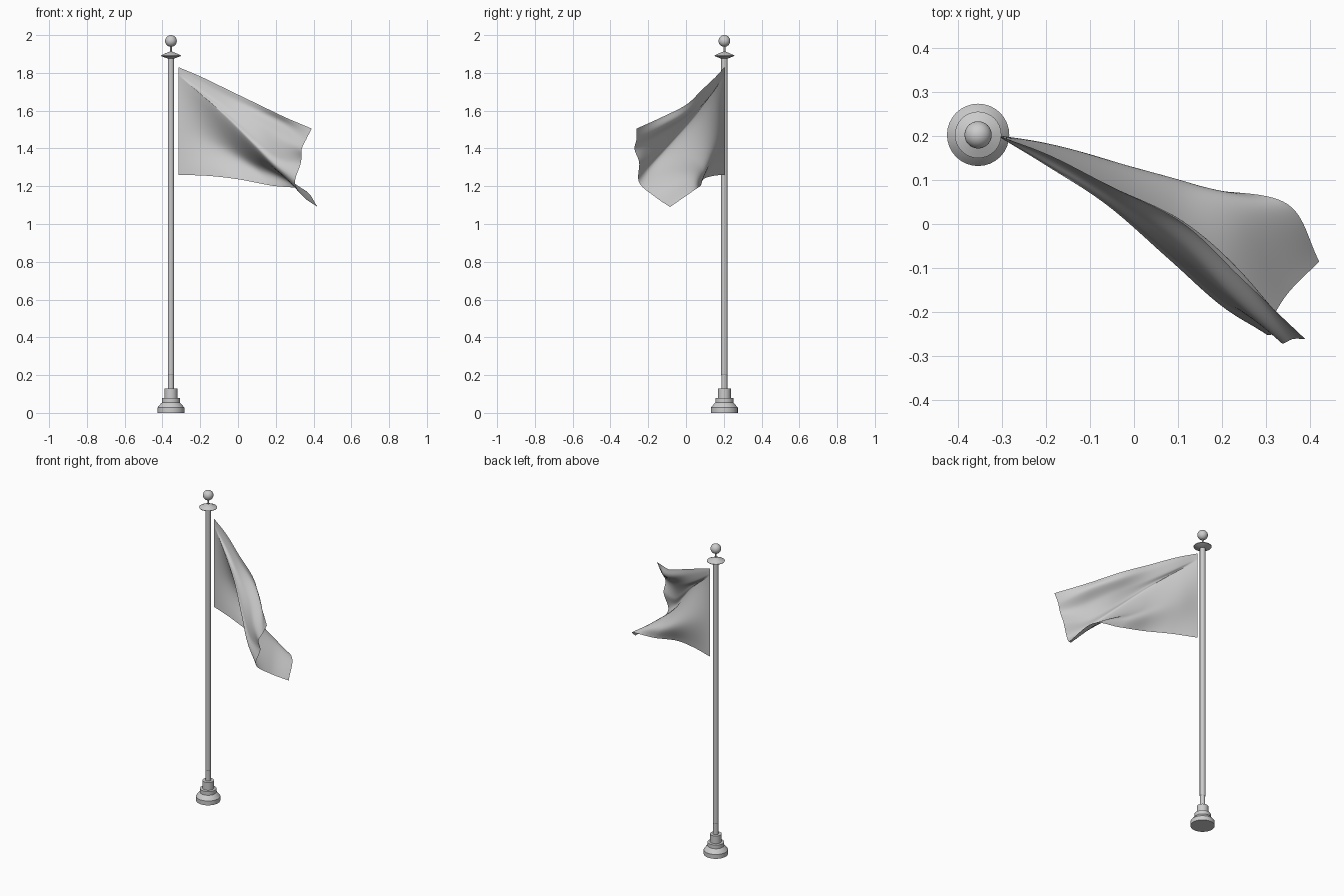
import bpy, bmesh, math
from mathutils import Vector

if "Cube" in bpy.data.objects:
    bpy.data.objects.remove(bpy.data.objects["Cube"])

PX, PY = -0.355, 0.203   # pole axis


def finish(name, bm, angle):
    bmesh.ops.recalc_face_normals(bm, faces=bm.faces)
    me = bpy.data.meshes.new(name)
    bm.to_mesh(me)
    bm.free()
    ob = bpy.data.objects.new(name, me)
    bpy.context.collection.objects.link(ob)
    bpy.ops.object.select_all(action='DESELECT')
    ob.select_set(True)
    bpy.context.view_layer.objects.active = ob
    bpy.ops.object.shade_smooth_by_angle(angle=math.radians(angle))
    return ob


def lathe(name, profile, n=32):
    """Closed solid of revolution from (radius, z) pairs."""
    bm = bmesh.new()
    rings = [[bm.verts.new((PX + r * math.cos(2 * math.pi * i / n),
                            PY + r * math.sin(2 * math.pi * i / n), z))
              for i in range(n)] for r, z in profile]
    for a, b in zip(rings, rings[1:]):
        for i in range(n):
            j = (i + 1) % n
            bm.faces.new((a[i], a[j], b[j], b[i]))
    bm.faces.new(rings[0][::-1])
    bm.faces.new(rings[-1])
    return finish(name, bm, 30)


def spline(pts, t):
    """Catmull-Rom point at t in 0..1 with extrapolated ends."""
    p = [2 * pts[0] - pts[1]] + pts + [2 * pts[-1] - pts[-2]]
    s = t * (len(pts) - 1)
    i = min(int(s), len(pts) - 2)
    f = s - i
    a, b, c, d = p[i:i + 4]
    return 0.5 * (2 * b + (c - a) * f + (2 * a - 5 * b + 4 * c - d) * f * f
                  + (3 * b - a - 3 * c + d) * f ** 3)


# Stepped base, pole, cap disc and neck
lathe("base", [(.071, 0), (.071, .028), (.066, .034), (.053, .05), (.048, .054),
               (.048, .078), (.034, .08), (.034, .13)])
lathe("pole", [(.0155, .12), (.0155, .2), (.0168, .202), (.0168, 1.885)])
lathe("cap_disc", [(.018, 1.876), (.052, 1.889), (.053, 1.892),
                   (.03, 1.903), (.008, 1.912)])
lathe("neck", [(.005, 1.905), (.005, 1.945)], 16)

# Ball finial
bm = bmesh.new()
bmesh.ops.create_uvsphere(bm, u_segments=32, v_segments=16, radius=.031)
bmesh.ops.translate(bm, verts=bm.verts, vec=(PX, PY, 1.969))
finish("ball_finial", bm, 60)

# Flag: fold lines fanning from the hoist to the fly, top edge to bottom edge
folds = [
    # top edge, shallow valley, bulge
    [(-.315, .203, 1.83), (-.19, .155, 1.777), (-.05, .083, 1.709),
     (.11, .002, 1.632), (.245, -.125, 1.567), (.39, -.262, 1.505)],
    [(-.315, .203, 1.815), (-.19, .155, 1.745), (-.05, .083, 1.668),
     (.11, .004, 1.588), (.24, -.108, 1.525), (.362, -.262, 1.45)],
    [(-.315, .203, 1.80), (-.185, .144, 1.70), (-.045, .06, 1.61),
     (.105, -.045, 1.525), (.225, -.168, 1.45), (.337, -.272, 1.395)],
    # front ridge and the turn below it
    [(-.315, .203, 1.785), (-.2, .137, 1.69), (-.06, .047, 1.58),
     (.085, -.073, 1.45), (.21, -.178, 1.355), (.333, -.248, 1.325)],
    [(-.315, .203, 1.76), (-.2, .138, 1.668), (-.06, .052, 1.54),
     (.08, -.065, 1.408), (.2, -.172, 1.295), (.302, -.248, 1.22)],
    # back bulge, bottom edge
    [(-.315, .203, 1.5), (-.19, .182, 1.455), (-.05, .142, 1.385),
     (.1, .085, 1.312), (.24, .0, 1.255), (.345, -.165, 1.145)],
    [(-.315, .203, 1.26), (-.16, .145, 1.255), (.0, .092, 1.237),
     (.18, .077, 1.203), (.35, .045, 1.18), (.422, -.085, 1.09)],
]
folds = [[Vector(p) for p in row] for row in folds]
NU, NV = 60, 60
bm = bmesh.new()
cols = []
for i in range(NU + 1):
    line = [spline(row, i / NU) for row in folds]
    cols.append([bm.verts.new(spline(line, j / NV)) for j in range(NV + 1)])
for a, b in zip(cols, cols[1:]):
    for j in range(NV):
        bm.faces.new((a[j], a[j + 1], b[j + 1], b[j]))
finish("flag", bm, 80)
